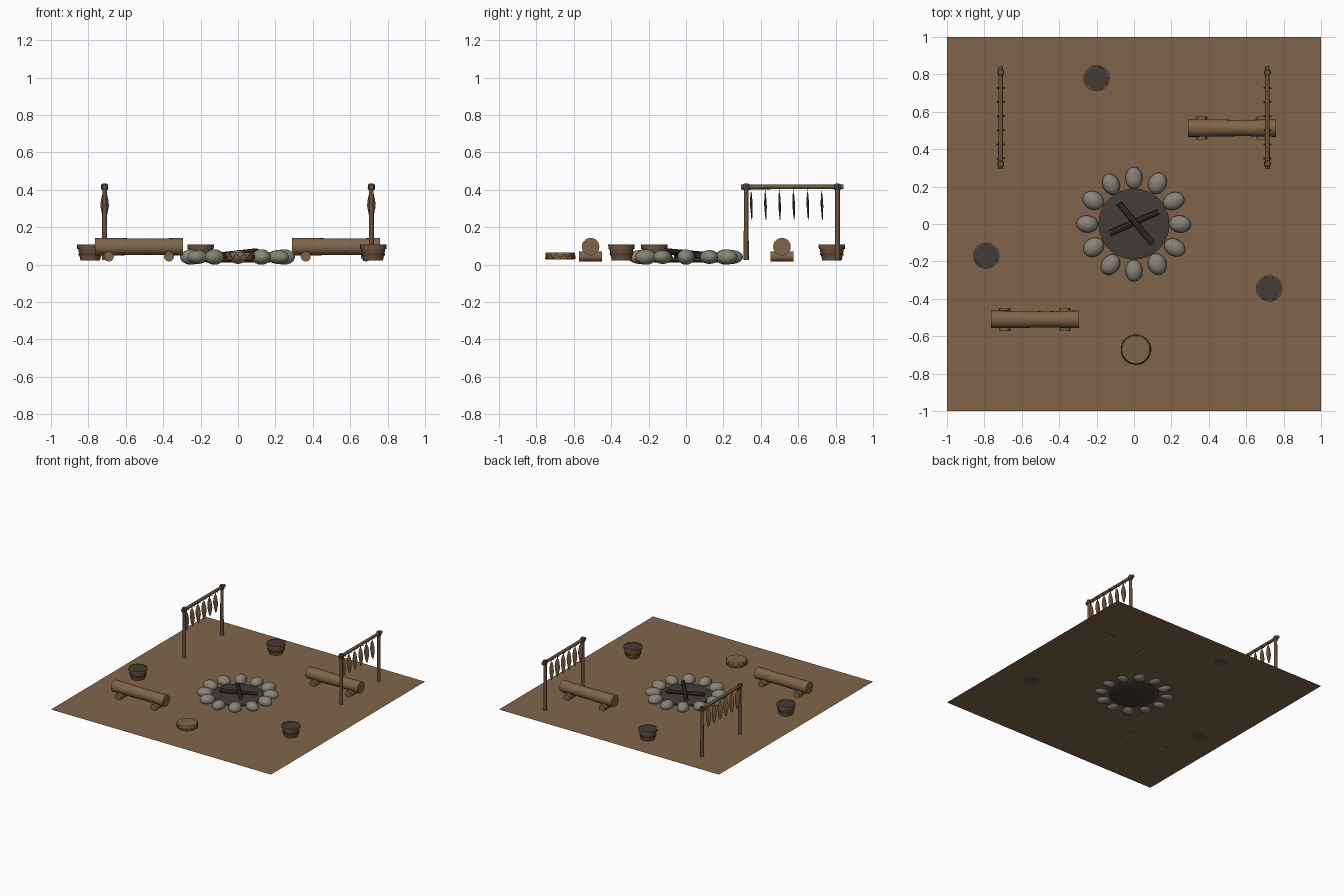
import bpy, math, random
from mathutils import Vector

if "Cube" in bpy.data.objects:
    bpy.data.objects.remove(bpy.data.objects["Cube"])
random.seed(4)
GROUND = 0.024


def material(name, color):
    m = bpy.data.materials.new(name)
    m.use_nodes = True
    m.diffuse_color = (*color, 1)
    m.node_tree.nodes["Principled BSDF"].inputs["Base Color"].default_value = (*color, 1)
    return m


earth = material("earth_brown", (0.22, 0.13, 0.07))
log_wood = material("log_wood", (0.22, 0.13, 0.067))
pole_wood = material("pole_wood", (0.15, 0.085, 0.046))
stone_grey = material("stone_grey", (0.25, 0.23, 0.19))
ash_dark = material("ash_dark", (0.06, 0.044, 0.037))
char_wood = material("charred_wood", (0.042, 0.027, 0.022))
dried_meat = material("dried_brown", (0.17, 0.09, 0.045))
lacing_dark = material("dark_binding", (0.08, 0.045, 0.025))


def finish(name, mat, smooth=True):
    ob = bpy.context.object
    ob.name = name
    ob.data.materials.append(mat)
    if smooth:
        bpy.ops.object.shade_smooth_by_angle(angle=math.radians(40))
    return ob


def rod(name, a, b, r1, r2, mat, sides=12):
    """Tapered cylinder from point a to point b."""
    a, b = Vector(a), Vector(b)
    d = b - a
    bpy.ops.mesh.primitive_cone_add(vertices=sides, radius1=r1, radius2=r2,
                                    depth=d.length, location=(a + b) / 2,
                                    rotation=d.to_track_quat('Z', 'Y').to_euler())
    return finish(name, mat)


def lathe(name, profile, loc, mat, sides=16, scale=(1, 1, 1), smooth=True):
    """Spin (radius, height) pairs around z."""
    verts, faces, n = [], [], sides
    for r, z in profile:
        for i in range(n):
            t = 2 * math.pi * i / n
            verts.append((r * math.cos(t) * scale[0], r * math.sin(t) * scale[1], z * scale[2]))
    for k in range(len(profile) - 1):
        for i in range(n):
            j = (i + 1) % n
            faces.append((k * n + i, k * n + j, k * n + n + j, k * n + n + i))
    faces.append(tuple(reversed(range(n))))
    faces.append(tuple(range(len(verts) - n, len(verts))))
    me = bpy.data.meshes.new(name)
    me.from_pydata(verts, [], faces)
    ob = bpy.data.objects.new(name, me)
    bpy.context.collection.objects.link(ob)
    ob.location = loc
    bpy.ops.object.select_all(action='DESELECT')
    ob.select_set(True)
    bpy.context.view_layer.objects.active = ob
    return finish(name, mat, smooth)


# Ground sheet
bpy.ops.mesh.primitive_plane_add(size=2, location=(0, 0, GROUND))
finish("ground", earth, False)

# Four thin sleeping mats around the fire
for i in range(4):
    t = i * math.pi / 2
    bpy.ops.mesh.primitive_plane_add(size=1, location=(0.58 * math.cos(t), 0.67 * math.sin(t), GROUND + 0.003))
    mat_ob = finish("ground_mat", earth, False)
    mat_ob.scale = (0.42, 0.3, 1)

# Fire pit with ash bed, crossed logs and stone ring
lathe("ash_bed", [(0.17, 0.012), (0.19, 0.022), (0.19, 0.034), (0.17, 0.038)], (0, 0, 0), ash_dark, 32)
rod("charred_log", (-0.13, -0.05, 0.05), (0.13, 0.065, 0.05), 0.017, 0.015, char_wood, 8)
rod("charred_log", (-0.08, 0.11, 0.052), (0.1, -0.105, 0.072), 0.016, 0.016, char_wood, 8)
for i in range(12):
    t = i * math.pi / 6
    r = 0.248 + random.uniform(-0.004, 0.004)
    bpy.ops.mesh.primitive_uv_sphere_add(segments=16, ring_count=10, radius=1,
                                         location=(r * math.cos(t), r * math.sin(t), 0.041),
                                         rotation=(0, 0, t + random.uniform(-0.15, 0.15)))
    stone = finish("fire_stone", stone_grey)
    stone.scale = (0.059, 0.047 + random.uniform(-0.003, 0.003), 0.041 - 0.004 * (i % 2))

# Log benches on round cross feet
for x, y in ((-0.53, -0.51), (0.523, 0.513)):
    bench = lathe("log_bench", [(0.047, -0.235), (0.046, -0.1), (0.043, 0.06), (0.047, 0.235)],
                  (x, y, 0.096), log_wood, 20)
    bench.rotation_euler = (0, math.pi / 2, 0)
    for dx in (-0.161, 0.161):
        rod("bench_foot", (x + dx, y - 0.061, 0.044), (x + dx, y + 0.061, 0.044), 0.027, 0.027, log_wood)

# Buckets with hoops and dark contents
for x, y in ((-0.2, 0.78), (-0.79, -0.17), (0.723, -0.345)):
    lathe("bucket", [(0.052, 0.022), (0.065, 0.085), (0.07, 0.085), (0.071, 0.107), (0.063, 0.107), (0.061, 0.098)],
          (x, y, 0), pole_wood, 20)
    lathe("bucket_hoop", [(0.058, 0.05), (0.062, 0.05), (0.0635, 0.06), (0.058, 0.06)], (x, y, 0), lacing_dark, 20)
    lathe("bucket_contents", [(0.06, 0.098), (0.064, 0.105)], (x, y, 0), ash_dark, 20)

# Hide drum with zigzag lacing
DRUM = (0.01, -0.672)
lathe("drum", [(0.076, 0.028), (0.079, 0.034), (0.079, 0.06), (0.074, 0.066)], (*DRUM, 0), earth, 32)
lace = bpy.data.curves.new("drum_lacing", 'CURVE')
lace.dimensions = '3D'
lace.bevel_depth = 0.0018
lace.bevel_resolution = 1
spline = lace.splines.new('POLY')
spline.points.add(47)
spline.use_cyclic_u = True
for i, p in enumerate(spline.points):
    t = 2 * math.pi * i / 48
    z = (0.032, 0.047, 0.062, 0.047)[i % 4]
    p.co = (DRUM[0] + 0.079 * math.cos(t), DRUM[1] + 0.079 * math.sin(t), z, 1)
lace.materials.append(lacing_dark)
bpy.context.collection.objects.link(bpy.data.objects.new("drum_lacing", lace))

# Drying racks with hanging strips
STRIP = [(0.003, 0.17), (0.004, 0.15), (0.013, 0.138), (0.02, 0.105), (0.023, 0.075),
         (0.017, 0.045), (0.012, 0.02), (0.004, 0)]
for x in (-0.713, 0.713):
    for y in (0.322, 0.81):
        rod("rack_post", (x, y, GROUND), (x, y, 0.435), 0.014, 0.012, pole_wood)
        lathe("post_lashing", [(0.016, -0.016), (0.019, -0.008), (0.019, 0.008), (0.016, 0.016)],
              (x, y, 0.415), lacing_dark, 12)
    rod("rack_beam", (x, 0.295, 0.416), (x, 0.843, 0.416), 0.013, 0.012, pole_wood)
    for i in range(6):
        strip = lathe("hanging_strip", STRIP, (x, 0.352 + 0.0755 * i, 0.238), dried_meat, 8, (1, 0.3, 1))
        strip.rotation_euler = (0.03, 0, random.uniform(-0.12, 0.12))
        rod("strip_tie", (x - 0.02, 0.352 + 0.0755 * i, 0.41), (x + 0.02, 0.352 + 0.0755 * i, 0.41),
            0.003, 0.003, lacing_dark, 6)
